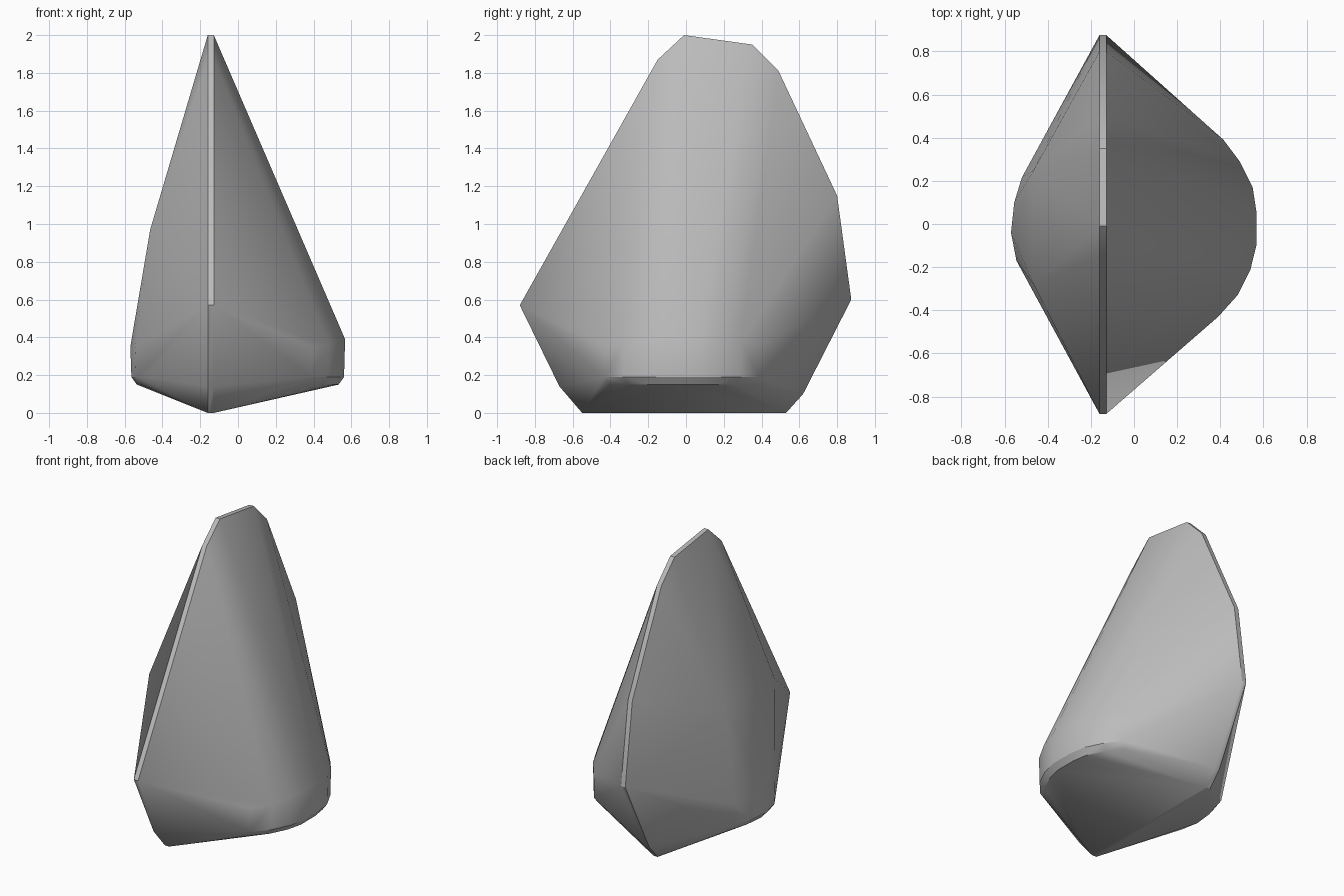
import bpy, bmesh, math

cube = bpy.data.objects.get("Cube")
if cube:
    bpy.data.objects.remove(cube, do_unlink=True)

# One plain grey for the whole body
grey = bpy.data.materials.new("plain grey")
grey.use_nodes = True
colour = (0.5, 0.5, 0.5, 1)
grey.diffuse_color = colour
grey.node_tree.nodes["Principled BSDF"].inputs["Base Color"].default_value = colour

# Thin upright spine: outline in y, z
SPINE_X = (-0.16, -0.128)
spine = [(-0.01, 2.0), (0.35, 1.95), (0.49, 1.81), (0.8, 1.15), (0.875, 0.6),
         (0.62, 0.1), (0.53, 0), (-0.55, 0), (-0.67, 0.14), (-0.88, 0.57),
         (-0.15, 1.87)]

# Rounded lobes on each side: plan outline x, y and height of the upper rim
broad_lobe = [(0.39, -0.43, 0.35), (0.48, -0.33, 0.36), (0.54, -0.21, 0.38),
              (0.567, -0.1, 0.39), (0.567, 0.06, 0.39), (0.55, 0.17, 0.38),
              (0.49, 0.29, 0.37), (0.415, 0.39, 0.36)]
narrow_lobe = [(-0.49, -0.26, 0.32), (-0.545, -0.17, 0.34), (-0.57, -0.04, 0.35),
               (-0.555, 0.1, 0.35), (-0.52, 0.215, 0.33)]
shoulders = [(-0.465, -0.28, 0.97), (-0.465, 0.25, 0.97)]


def lobe_points(rim):
    """Upper rim, lower rim and a slightly inset bottom bevel."""
    pts = []
    for x, y, z in rim:
        pts += [(x, y, z), (x * 0.99, y, 0.19), (x * 0.94, y * 0.94, 0.15)]
    return pts


points = [(x, y, z) for x in SPINE_X for y, z in spine]
points += lobe_points(broad_lobe) + lobe_points(narrow_lobe) + shoulders

# Stretch a faceted skin over spine, lobes and shoulders
bm = bmesh.new()
for p in points:
    bm.verts.new(p)
hull = bmesh.ops.convex_hull(bm, input=bm.verts)
loose = {g for g in hull["geom_interior"] + hull["geom_unused"]
         if isinstance(g, bmesh.types.BMVert)}
bmesh.ops.delete(bm, geom=list(loose), context="VERTS")
bmesh.ops.dissolve_limit(bm, angle_limit=math.radians(0.5),
                         verts=bm.verts, edges=bm.edges)
bmesh.ops.recalc_face_normals(bm, faces=bm.faces)

mesh = bpy.data.meshes.new("faceted_body")
bm.to_mesh(mesh)
bm.free()
mesh.materials.append(grey)
body = bpy.data.objects.new("faceted_body", mesh)
bpy.context.collection.objects.link(body)

# Soft shading on gentle bends, crisp along the spine
bpy.ops.object.select_all(action="DESELECT")
body.select_set(True)
bpy.context.view_layer.objects.active = body
bpy.ops.object.shade_smooth_by_angle(angle=math.radians(30))
